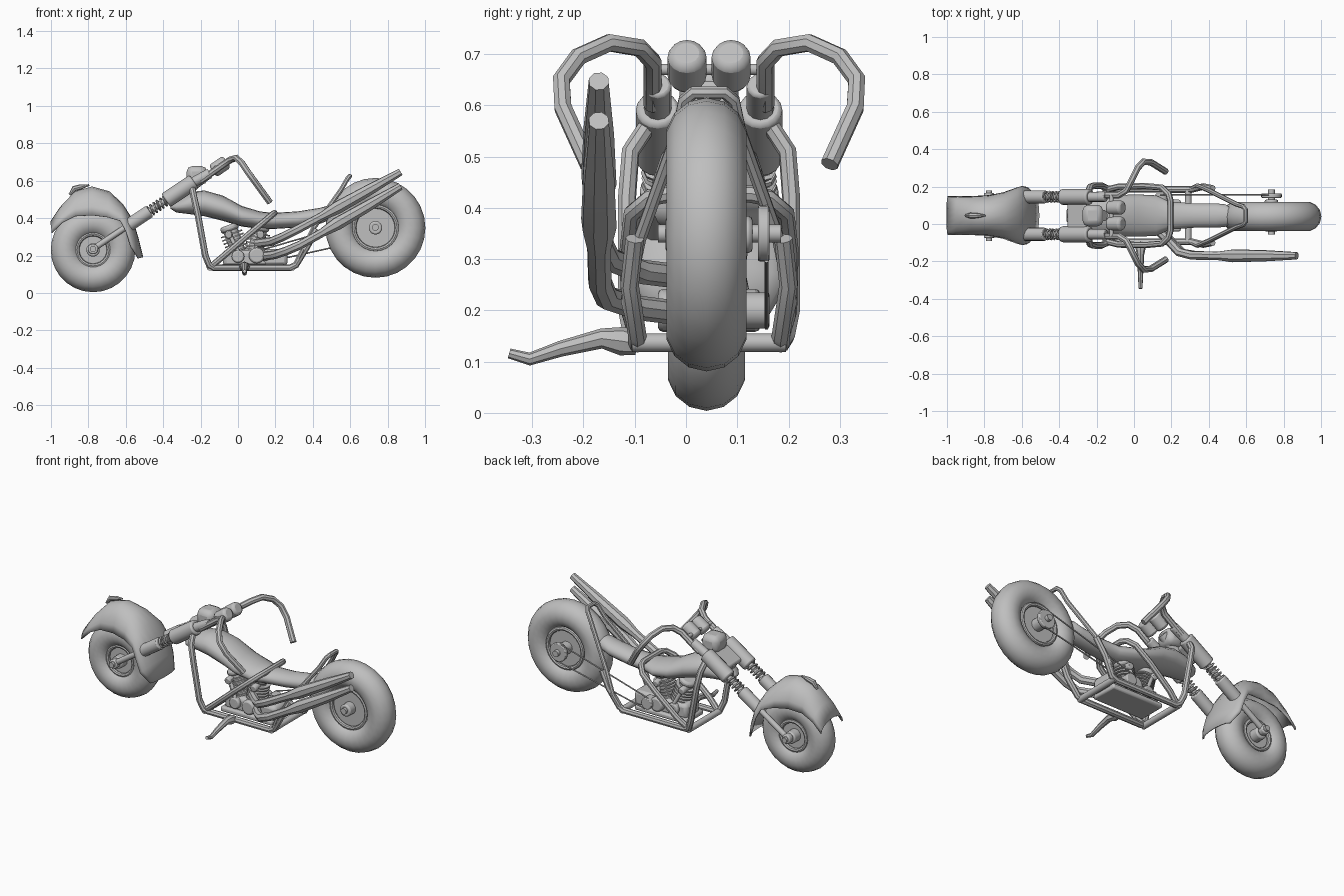
import bpy, bmesh, math
from mathutils import Vector

if "Cube" in bpy.data.objects:
    bpy.data.objects.remove(bpy.data.objects["Cube"], do_unlink=True)

MID = 0.045  # centre plane of the bike, which heads toward -x
GREY = (0.52, 0.52, 0.52, 1)
mat = bpy.data.materials.new("plain grey")
mat.use_nodes = True
mat.diffuse_color = GREY
mat.node_tree.nodes["Principled BSDF"].inputs["Base Color"].default_value = GREY


def finish(ob, name, angle=40):
    ob.name = name
    ob.data.materials.clear()
    ob.data.materials.append(mat)
    bpy.ops.object.select_all(action='DESELECT')
    ob.select_set(True)
    bpy.context.view_layer.objects.active = ob
    if ob.type == 'CURVE':
        bpy.ops.object.convert(target='MESH')
    bpy.ops.object.shade_smooth_by_angle(angle=math.radians(angle))
    return bpy.context.object


def tube(name, pts, r, scales=None, cyclic=False, res=2):
    """Round tube through (x, offset from centre plane, z) points."""
    cu = bpy.data.curves.new(name, 'CURVE')
    cu.dimensions = '3D'
    cu.bevel_depth, cu.bevel_resolution, cu.use_fill_caps = r, res, True
    sp = cu.splines.new('POLY')
    sp.points.add(len(pts) - 1)
    sp.use_cyclic_u = cyclic
    for i, (x, d, z) in enumerate(pts):
        sp.points[i].co = (x, MID + d, z, 1)
        sp.points[i].radius = scales[i] if scales else 1
    ob = bpy.data.objects.new(name, cu)
    bpy.context.collection.objects.link(ob)
    return finish(ob, name)


def rod(name, a, b, r, sides=16, bevel=0.0):
    """Solid cylinder between two points given like tube points."""
    a, b = [Vector((p[0], MID + p[1], p[2])) for p in (a, b)]
    bpy.ops.mesh.primitive_cylinder_add(vertices=sides, radius=r, depth=(b - a).length, location=(a + b) / 2)
    ob = bpy.context.object
    ob.rotation_euler = (b - a).to_track_quat('Z', 'Y').to_euler()
    if bevel:
        m = ob.modifiers.new("rounding", 'BEVEL')
        m.width, m.segments, m.limit_method = bevel, 2, 'ANGLE'
    return finish(ob, name)


def block(name, loc, size, bevel=0.01, tilt=0):
    bpy.ops.mesh.primitive_cube_add(size=1, location=(loc[0], MID + loc[1], loc[2]), rotation=(0, tilt, 0))
    ob = bpy.context.object
    ob.scale = size
    bpy.ops.object.transform_apply(location=False, rotation=False, scale=True)
    m = ob.modifiers.new("rounding", 'BEVEL')
    m.width, m.segments = bevel, 2
    return finish(ob, name)


def skin(name, rings, closed):
    """Surface through a list of equal vertex rings."""
    bm = bmesh.new()
    rows = [[bm.verts.new(p) for p in ring] for ring in rings]
    n = len(rows[0])
    for a, b in zip(rows, rows[1:]):
        for i in range(n if closed else n - 1):
            j = (i + 1) % n
            bm.faces.new((a[i], a[j], b[j], b[i]))
    if closed:
        bm.faces.new(rows[0])
        bm.faces.new(rows[-1])
    bmesh.ops.recalc_face_normals(bm, faces=bm.faces)
    me = bpy.data.meshes.new(name)
    bm.to_mesh(me)
    bm.free()
    ob = bpy.data.objects.new(name, me)
    bpy.context.collection.objects.link(ob)
    return finish(ob, name, 50)


def loft(name, stations):
    """Body along x from (x, bottom, top, half width) stations."""
    turn = [2 * math.pi * i / 16 for i in range(16)]
    skin(name, [[(x, MID + w * math.cos(t), (lo + hi) / 2 + (hi - lo) / 2 * math.sin(t)) for t in turn]
                for x, lo, hi, w in stations], True)


def wheel(name, x, z, radius, minor, hub):
    bpy.ops.mesh.primitive_torus_add(major_segments=28, minor_segments=14, major_radius=radius - minor,
                                     minor_radius=minor, location=(x, MID - 0.005, z), rotation=(math.pi / 2, 0, 0))
    finish(bpy.context.object, name + "_tire")
    rod(name + "_disc", (x, -0.035, z), (x, 0.03, z), radius - minor * 1.5, 28)
    for s in (-1, 1):
        ring = [(x + hub * math.cos(t * math.pi / 12), s * 0.045, z + hub * math.sin(t * math.pi / 12))
                for t in range(24)]
        tube(name + "_rim", ring, 0.012, cyclic=True)
        rod(name + "_hub", (x, 0, z), (x, s * 0.085, z), 0.036, 16, 0.008)


# Wheels and axles
wheel("front_wheel", -0.775, 0.23, 0.226, 0.077, 0.085)
wheel("rear_wheel", 0.735, 0.348, 0.267, 0.08, 0.115)
rod("front_axle", (-0.775, -0.135, 0.235), (-0.775, 0.135, 0.235), 0.016)
rod("rear_axle", (0.735, -0.1, 0.35), (0.735, 0.14, 0.35), 0.018)

# Front fender: outer ridge, skirt edge and half width at each station
fender = [(-1.0, 0.38, -0.995, 0.32, 0.1), (-0.95, 0.455, -0.94, 0.375, 0.1), (-0.87, 0.54, -0.87, 0.41, 0.1),
          (-0.78, 0.565, -0.78, 0.415, 0.105), (-0.69, 0.54, -0.7, 0.405, 0.12), (-0.62, 0.475, -0.63, 0.385, 0.145),
          (-0.565, 0.39, -0.6, 0.33, 0.155), (-0.535, 0.29, -0.575, 0.25, 0.15), (-0.51, 0.19, -0.535, 0.185, 0.11)]
arch = [math.pi / 2 * (i / 5 - 1) for i in range(11)]
rings = [[(x0 + (x1 - x0) * (1 - math.cos(t)), MID + w * math.sin(t), z0 + (z1 - z0) * (1 - math.cos(t)))
          for t in arch] for x0, z0, x1, z1, w in fender]
ob = skin("front_fender", rings, False)
m = ob.modifiers.new("thickness", 'SOLIDIFY')
m.thickness, m.offset = 0.008, 0
tube("fender_ornament", [(-0.9, 0, 0.525), (-0.875, 0, 0.558), (-0.84, 0, 0.567), (-0.795, 0, 0.577)],
     0.014, [0.5, 1.1, 1, 0.3])

# Fork legs with springs, handlebars and gauges, mirrored
axle, crown = Vector((-0.775, 0, 0.235)), Vector((-0.235, 0, 0.595))
bars = [(-0.2, 0.11, 0.6), (-0.08, 0.11, 0.685), (-0.04, 0.135, 0.712), (-0.01, 0.195, 0.722), (0.02, 0.255, 0.695),
        (0.05, 0.288, 0.65), (0.09, 0.285, 0.595), (0.17, 0.235, 0.485)]
for s in (-1, 1):
    def leg(t, d=0.1):
        p = axle.lerp(crown, t)
        return (p.x, s * d, p.z)
    rod("fork_slider", leg(-0.02), leg(0.9), 0.016)
    rod("fork_lower_sleeve", leg(0.34), leg(0.56), 0.035, 16, 0.006)
    rod("fork_upper_sleeve", leg(0.72), leg(1.0), 0.043, 16, 0.008)
    rod("axle_clamp", (-0.775, s * 0.085, 0.235), (-0.775, s * 0.12, 0.235), 0.028, 12, 0.006)
    across = Vector((-0.55, 0, 0.83))
    coil = []
    for i in range(41):
        a = i * math.pi / 4
        p = Vector(leg(0.56 + 0.004 * i)) + across * 0.027 * math.cos(a)
        coil.append((p.x, p.y + 0.027 * math.sin(a), p.z))
    tube("fork_spring", coil, 0.006, res=0)
    tube("handlebar", [(x, s * d, z) for x, d, z in bars], 0.018)
    rod("handlebar_riser", (-0.27, s * 0.1, 0.575), (-0.15, s * 0.1, 0.64), 0.027, 12, 0.006)
    rod("gauge", (-0.135, s * 0.043, 0.65), (-0.06, s * 0.043, 0.702), 0.038, 16, 0.014)
rod("gauge_bar", (-0.12, -0.11, 0.67), (-0.12, 0.11, 0.67), 0.011)
block("fork_crown", (-0.3, 0, 0.55), (0.12, 0.24, 0.035), 0.012, -0.58)
rod("steering_neck", (-0.34, 0, 0.5), (-0.16, 0, 0.64), 0.03)
block("headlamp", (-0.22, 0, 0.628), (0.11, 0.115, 0.1), 0.03)

# Tank flowing into the seat and short tail
loft("tank_and_seat", [(-0.36, 0.45, 0.465, 0.03), (-0.33, 0.43, 0.49, 0.07), (-0.25, 0.42, 0.54, 0.09),
                       (-0.18, 0.41, 0.548, 0.1), (-0.08, 0.385, 0.52, 0.11), (0.02, 0.355, 0.465, 0.113),
                       (0.12, 0.342, 0.435, 0.108), (0.19, 0.342, 0.428, 0.075), (0.32, 0.35, 0.436, 0.065),
                       (0.44, 0.37, 0.455, 0.065), (0.49, 0.39, 0.47, 0.06), (0.53, 0.42, 0.465, 0.03)])

# Frame: mirrored cradle, under-seat hoop and rear hoop
for s in (-1, 1):
    tube("frame_cradle", [(-0.25, s * 0.07, 0.585), (-0.245, s * 0.12, 0.56), (-0.235, s * 0.153, 0.51),
                          (-0.215, s * 0.16, 0.42), (-0.175, s * 0.16, 0.2), (-0.155, s * 0.15, 0.15),
                          (-0.13, s * 0.14, 0.135), (0.28, s * 0.14, 0.135), (0.31, s * 0.14, 0.15),
                          (0.37, s * 0.155, 0.25), (0.42, s * 0.145, 0.34)], 0.018)
    rod("frame_cross_bar", (0.29 * s if s > 0 else -0.15, -0.15, 0.137),
        (0.29 * s if s > 0 else -0.15, 0.15, 0.137), 0.018)


def hoop(name, half, r):
    tube(name, half + [(x, -d, z) for x, d, z in reversed(half)], r)


hoop("seat_hoop", [(-0.14, 0.14, 0.145), (-0.08, 0.155, 0.195), (0.06, 0.158, 0.315), (0.15, 0.15, 0.39),
                   (0.185, 0.115, 0.42), (0.195, 0.08, 0.427)], 0.017)
hoop("rear_hoop", [(0.3, 0.14, 0.14), (0.34, 0.16, 0.22), (0.4, 0.135, 0.34), (0.55, 0.06, 0.55),
                   (0.585, 0.048, 0.61), (0.598, 0.03, 0.625)], 0.013)

# Engine: cases, finned twin cylinders and covers
block("crankcase", (0.06, 0, 0.185), (0.28, 0.13, 0.09), 0.02)
block("gearbox", (0.2, 0, 0.19), (0.13, 0.14, 0.09), 0.02)
block("oil_pan", (0.08, 0, 0.14), (0.34, 0.17, 0.03), 0.01)
for x0, x1 in ((0.01, -0.05), (0.09, 0.12)):
    low, top = Vector((x0, 0, 0.2)), Vector((x1, 0, 0.36))
    rod("cylinder_barrel", low, top, 0.04)
    for i in range(6):
        c = low.lerp(top, 0.15 + 0.11 * i)
        rod("cooling_fin", c, c + (top - low).normalized() * 0.008, 0.06, 20)
    rod("cylinder_head", low.lerp(top, 0.82), low.lerp(top, 1.02), 0.05, 12, 0.012)
    for s in (-1, 1):
        rod("pushrod", (x0, s * 0.075, 0.2), (x1, s * 0.05, 0.325), 0.011, 10)
        rod("rocker_cap", (x1, 0, 0.32), (x1, s * 0.075, 0.31), 0.021, 10, 0.006)
for s in (-1, 1):
    rod("engine_cover", (0.1, 0, 0.2), (0.1, s * 0.1, 0.2), 0.042, 20, 0.01)
    rod("front_case_cover", (0.0, 0, 0.195), (0.0, s * 0.085, 0.195), 0.034, 16, 0.008)

# Drive pulleys and the thin belt between them
rod("rear_pulley", (0.735, 0.095, 0.35), (0.735, 0.118, 0.35), 0.055, 20, 0.005)
rod("front_pulley", (0.15, 0.06, 0.2), (0.15, 0.118, 0.2), 0.035, 20, 0.005)
for s in (-1, 1):
    tube("drive_belt", [(0.15 - 0.01 * s, 0.112, 0.2 + 0.034 * s), (0.735 - 0.013 * s, 0.112, 0.35 + 0.053 * s)], 0.004)

# Stacked exhausts on the right side
tube("upper_exhaust", [(0.1, -0.05, 0.265), (0.18, -0.13, 0.275), (0.24, -0.195, 0.3), (0.31, -0.213, 0.335),
                       (0.45, -0.215, 0.41), (0.53, -0.215, 0.455), (0.7, -0.215, 0.55), (0.87, -0.215, 0.647)],
     0.024, [1, 1, 1, 1, 1, 1.5, 1.3, 0.85])
tube("lower_exhaust", [(0.13, -0.06, 0.195), (0.2, -0.14, 0.205), (0.26, -0.2, 0.225), (0.33, -0.213, 0.255),
                       (0.45, -0.215, 0.322), (0.53, -0.215, 0.37), (0.7, -0.215, 0.468), (0.87, -0.215, 0.57)],
     0.024, [1, 1, 1, 1, 1, 1.5, 1.3, 0.85])

# Side stand
tube("side_stand", [(0.035, -0.14, 0.135), (0.035, -0.17, 0.14), (0.035, -0.21, 0.145), (0.035, -0.29, 0.125),
                    (0.035, -0.35, 0.105), (0.035, -0.39, 0.116)], 0.014, [1.6, 2, 1.4, 1.1, 0.9, 0.7])
